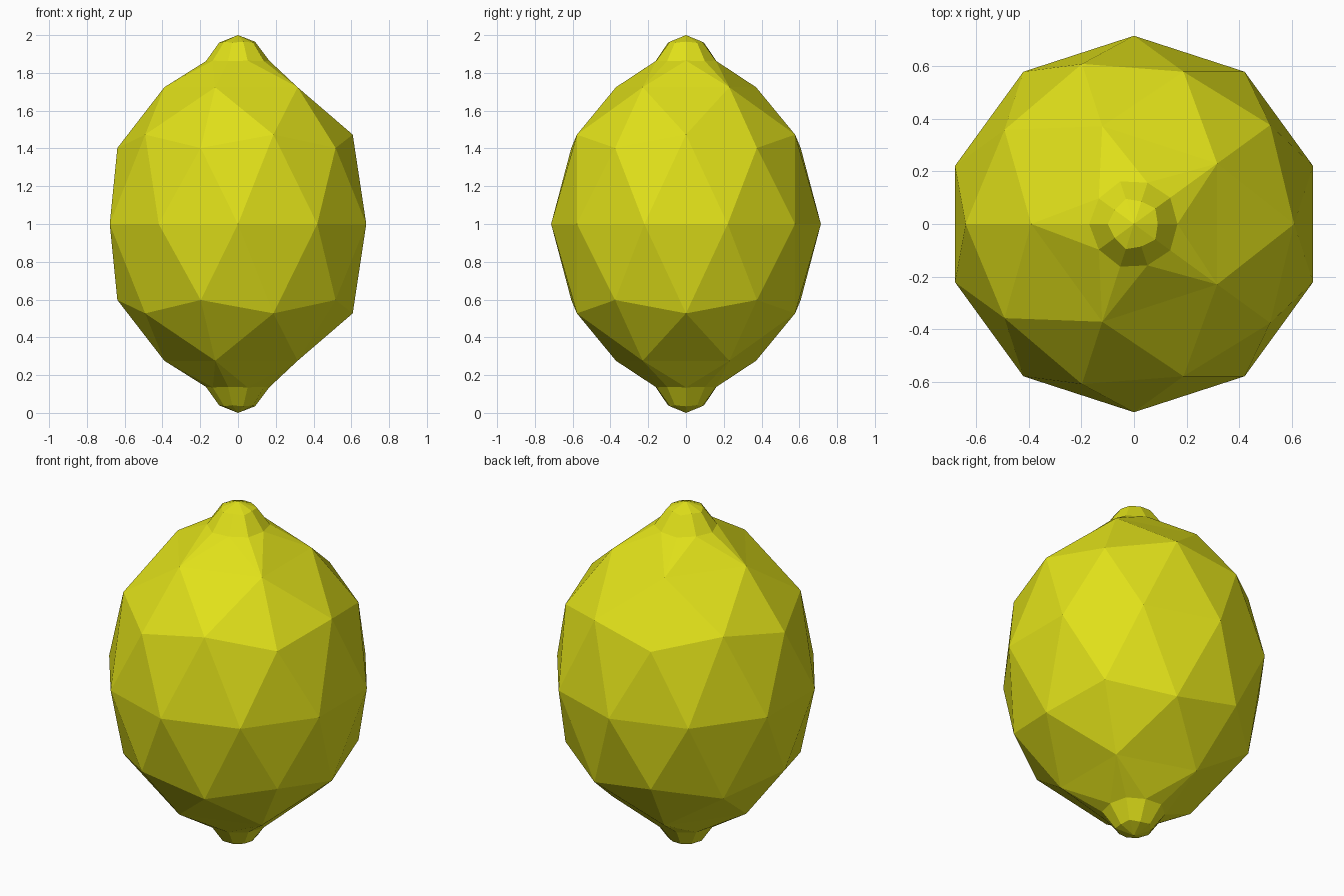
import bpy, bmesh, math
from mathutils import Vector

if "Cube" in bpy.data.objects:
    bpy.data.objects.remove(bpy.data.objects["Cube"])

bm = bmesh.new()
bmesh.ops.create_icosphere(bm, subdivisions=2, radius=1.0)

# Keep the lower half of the faceted ball, without its pole
bmesh.ops.delete(bm, geom=[v for v in bm.verts if v.co.z > 0.01 or v.co.z < -0.95], context='VERTS')

# Stretch into the fruit body; the five verts near the pole form the shoulder
shoulder = {}
for v in bm.verts:
    if v.co.z < -0.8:
        a = math.atan2(v.co.y, v.co.x)
        k = round((math.degrees(a) % 360) / 36) % 10
        shoulder[k] = v
        v.co = (0.39 * math.cos(a), 0.39 * math.sin(a), -0.724)
    else:
        v.co = (v.co.x * 0.714, v.co.y * 0.714, v.co.z * 0.9)


def ring(r_edge, r_mid, z_edge, z_mid):
    out = []
    for k in range(10):
        r, z = (r_edge, z_edge) if k in shoulder else (r_mid, z_mid)
        a = math.radians(36 * k)
        out.append(bm.verts.new((r * math.cos(a), r * math.sin(a), z)))
    return out


# Ten-sided nub at the end
base = ring(0.17, 0.165, -0.862, -0.865)
neck = ring(0.10, 0.09, -0.96, -0.965)
tip = bm.verts.new((0, 0, -1))
for k in range(10):
    n = (k + 1) % 10
    bm.faces.new((base[k], base[n], neck[n], neck[k]))
    bm.faces.new((neck[k], neck[n], tip))
    s = shoulder[k] if k in shoulder else shoulder[n]
    bm.faces.new((s, base[n], base[k]))
    if k not in shoulder:
        bm.faces.new((shoulder[(k - 1) % 10], shoulder[n], base[k]))

# Mirror to the upper half and weld at the equator
copy = bmesh.ops.duplicate(bm, geom=bm.verts[:] + bm.edges[:] + bm.faces[:])["geom"]
for v in copy:
    if isinstance(v, bmesh.types.BMVert):
        v.co.z = -v.co.z
bmesh.ops.remove_doubles(bm, verts=bm.verts[:], dist=0.001)
bmesh.ops.translate(bm, verts=bm.verts[:], vec=Vector((0, 0, 1)))
bmesh.ops.recalc_face_normals(bm, faces=bm.faces[:])

mesh = bpy.data.meshes.new("lemon")
bm.to_mesh(mesh)
bm.free()
lemon = bpy.data.objects.new("lemon", mesh)
bpy.context.collection.objects.link(lemon)

# Yellow peel
peel = bpy.data.materials.new("yellow_peel")
peel.diffuse_color = (0.75, 0.75, 0.01, 1)
peel.use_nodes = True
peel.node_tree.nodes["Principled BSDF"].inputs["Base Color"].default_value = peel.diffuse_color
mesh.materials.append(peel)
